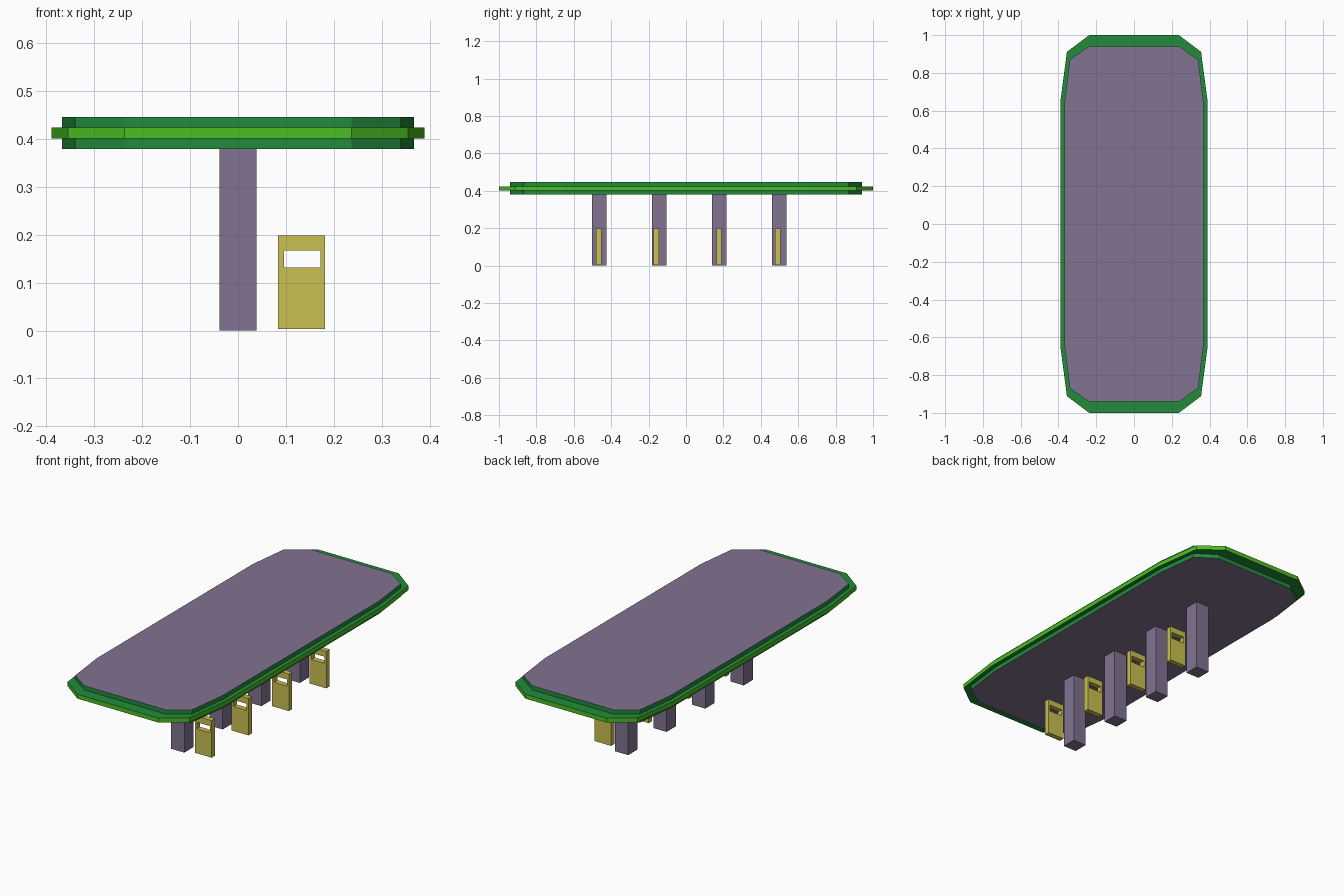
import bpy
import bmesh

if "Cube" in bpy.data.objects:
    bpy.data.objects.remove(bpy.data.objects["Cube"])


def material(name, rgb):
    m = bpy.data.materials.new(name)
    m.diffuse_color = (*rgb, 1.0)
    m.use_nodes = True
    m.node_tree.nodes["Principled BSDF"].inputs["Base Color"].default_value = m.diffuse_color
    return m


PURPLE = material("muted_purple", (0.223, 0.171, 0.283))
GREEN = material("deep_green", (0.016, 0.258, 0.045))
LIME = material("lime_green", (0.072, 0.515, 0.015))
YELLOW = material("mustard_yellow", (0.59, 0.533, 0.084))


def finish(name, bm, mats):
    bmesh.ops.recalc_face_normals(bm, faces=bm.faces)
    me = bpy.data.meshes.new(name)
    bm.to_mesh(me)
    bm.free()
    for m in mats:
        me.materials.append(m)
    ob = bpy.data.objects.new(name, me)
    bpy.context.collection.objects.link(ob)
    return ob


def bridge(bm, a, b, mat=0):
    n = len(a)
    for i in range(n):
        j = (i + 1) % n
        bm.faces.new((a[i], a[j], b[j], b[i])).material_index = mat


def mirrored_outline(quarter):
    # quarter runs from the end edge to the long side in the +x +y corner
    right = quarter + [(x, -y) for x, y in reversed(quarter)]
    return right + [(-x, y) for x, y in reversed(right)]


def box(name, x0, x1, y0, y1, z0, z1, mat):
    bm = bmesh.new()
    rings = [[bm.verts.new((x, y, z)) for x, y in ((x0, y0), (x1, y0), (x1, y1), (x0, y1))]
             for z in (z0, z1)]
    bridge(bm, *rings)
    for r in rings:
        bm.faces.new(r)
    return finish(name, bm, [mat])


# Table top: a slab with a projecting rim around its middle
inner = mirrored_outline([(0.237, 0.941), (0.34, 0.87), (0.367, 0.65)])
outer = mirrored_outline([(0.237, 1.0), (0.355, 0.912), (0.389, 0.655)])
levels = [(inner, 0.379), (inner, 0.401), (outer, 0.401),
          (outer, 0.424), (inner, 0.424), (inner, 0.446)]
bm = bmesh.new()
rings = [[bm.verts.new((x, y, z)) for x, y in shape] for shape, z in levels]
for k in range(5):
    bridge(bm, rings[k], rings[k + 1], 2 if k == 2 else 1)
for r in (rings[0], rings[-1]):
    bm.faces.new(r).material_index = 0
finish("table_top", bm, [PURPLE, GREEN, LIME])

# Row of square legs along the centre line
for i, y in enumerate((-0.464, -0.144, 0.178, 0.498)):
    box(f"leg_{i + 1}", -0.039, 0.039, y - 0.039, y + 0.039, 0.0, 0.379, PURPLE)


# Upright panels with a rectangular slot near the top
def slotted_panel(name, y, half):
    def rect(bm, x0, x1, z0, z1, yy):
        return [bm.verts.new((x, yy, z)) for x, z in ((x0, z0), (x1, z0), (x1, z1), (x0, z1))]
    bm = bmesh.new()
    frame, slot = (0.084, 0.182, 0.003, 0.198), (0.096, 0.172, 0.132, 0.167)
    loops = [rect(bm, *frame, y - half), rect(bm, *slot, y - half),
             rect(bm, *slot, y + half), rect(bm, *frame, y + half)]
    for k in range(4):
        bridge(bm, loops[k], loops[(k + 1) % 4])
    finish(name, bm, [YELLOW])


for i, y in enumerate((-0.466, -0.159, 0.177, 0.490)):
    slotted_panel(f"slotted_panel_{i + 1}", y, 0.014)
